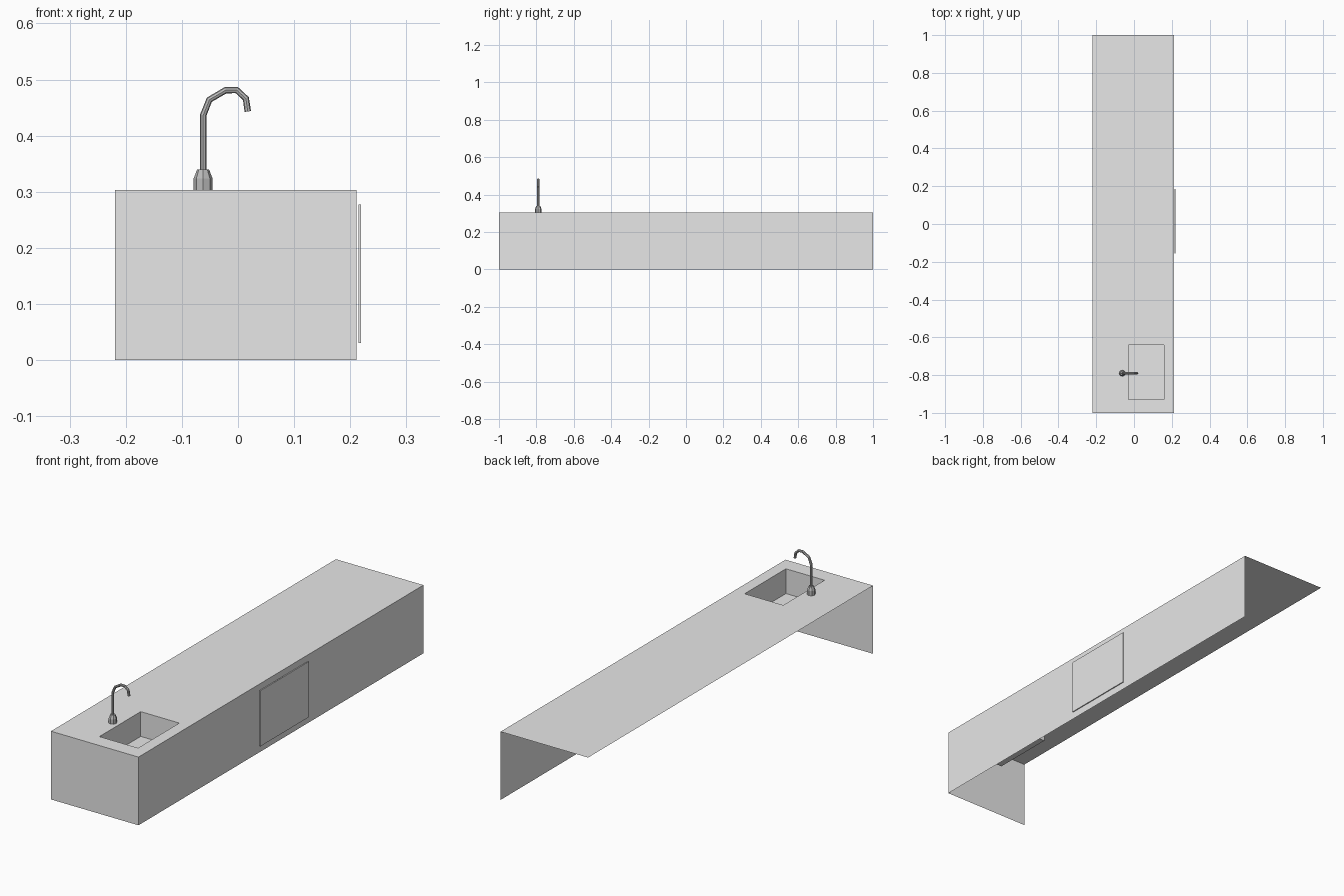
import bpy, bmesh
from mathutils import Matrix, Vector

cube = bpy.data.objects.get("Cube")
if cube:
    bpy.data.objects.remove(cube, do_unlink=True)


def material(name, value):
    mat = bpy.data.materials.new(name)
    mat.use_nodes = True
    colour = (value, value, value, 1)
    mat.diffuse_color = colour
    mat.node_tree.nodes["Principled BSDF"].inputs["Base Color"].default_value = colour
    return mat


def add_object(name, data, mat):
    obj = bpy.data.objects.new(name, data)
    data.materials.append(mat)
    bpy.context.collection.objects.link(obj)
    return obj


def add_mesh(name, bm, mat):
    mesh = bpy.data.meshes.new(name)
    bm.to_mesh(mesh)
    bm.free()
    return add_object(name, mesh, mat)


def rectangle(bm, x0, x1, y0, y1, z):
    return [bm.verts.new((x, y, z)) for x, y in ((x0, y0), (x1, y0), (x1, y1), (x0, y1))]


def bridge(bm, outer, inner):
    for i in range(4):
        j = (i + 1) % 4
        bm.faces.new((outer[i], outer[j], inner[j], inner[i]))


light_grey = material("light grey", 0.8)
metal_grey = material("metal grey", 0.5)

HEIGHT = 0.303
LEFT, RIGHT = -0.219, 0.211
SINK = (-0.03, 0.16, -0.93, -0.64)

# Counter shell: top with a sink opening, one long wall and one end wall
bm = bmesh.new()
top = rectangle(bm, LEFT, RIGHT, -1, 1, HEIGHT)
bridge(bm, top, rectangle(bm, *SINK, HEIGHT))
foot = [bm.verts.new((v.co.x, v.co.y, 0)) for v in top[:3]]
for i in range(2):
    bm.faces.new((foot[i], foot[i + 1], top[i + 1], top[i]))
add_mesh("counter", bm, light_grey)

# Sink basin
bm = bmesh.new()
floor = rectangle(bm, *SINK, 0.193)
bridge(bm, rectangle(bm, *SINK, HEIGHT), floor)
bm.faces.new(floor)
add_mesh("sink_basin", bm, light_grey)

# Thin door panel standing just off the long wall
bm = bmesh.new()
bmesh.ops.create_cube(bm, size=1, matrix=Matrix.Translation((0.2166, 0.015, 0.1535))
                      @ Matrix.Diagonal((0.0045, 0.34, 0.247, 1)))
add_mesh("door_panel", bm, light_grey)

# Tap base: a short collar with a tapered shoulder
TAP = Vector((-0.0622, -0.79, 0))
bm = bmesh.new()
for r0, r1, z0, z1 in ((0.0168, 0.0168, HEIGHT, 0.324), (0.0168, 0.0105, 0.324, 0.34)):
    bmesh.ops.create_cone(bm, cap_ends=True, segments=8, radius1=r0, radius2=r1, depth=z1 - z0,
                          matrix=Matrix.Translation(TAP + Vector((0, 0, (z0 + z1) / 2))))
add_mesh("tap_base", bm, metal_grey)

# Tap spout: a bent tube
path = [(TAP.x, 0.335), (TAP.x, 0.436), (-0.051, 0.464), (-0.022, 0.481),
        (-0.002, 0.481), (0.014, 0.466), (0.0175, 0.443)]
curve = bpy.data.curves.new("tap_spout", "CURVE")
curve.dimensions = "3D"
curve.bevel_depth = 0.0058
curve.bevel_resolution = 2
curve.use_fill_caps = True
spline = curve.splines.new("POLY")
spline.points.add(len(path) - 1)
spline.use_smooth = False
for point, (x, z) in zip(spline.points, path):
    point.co = (x, TAP.y, z, 1)
add_object("tap_spout", curve, metal_grey)
